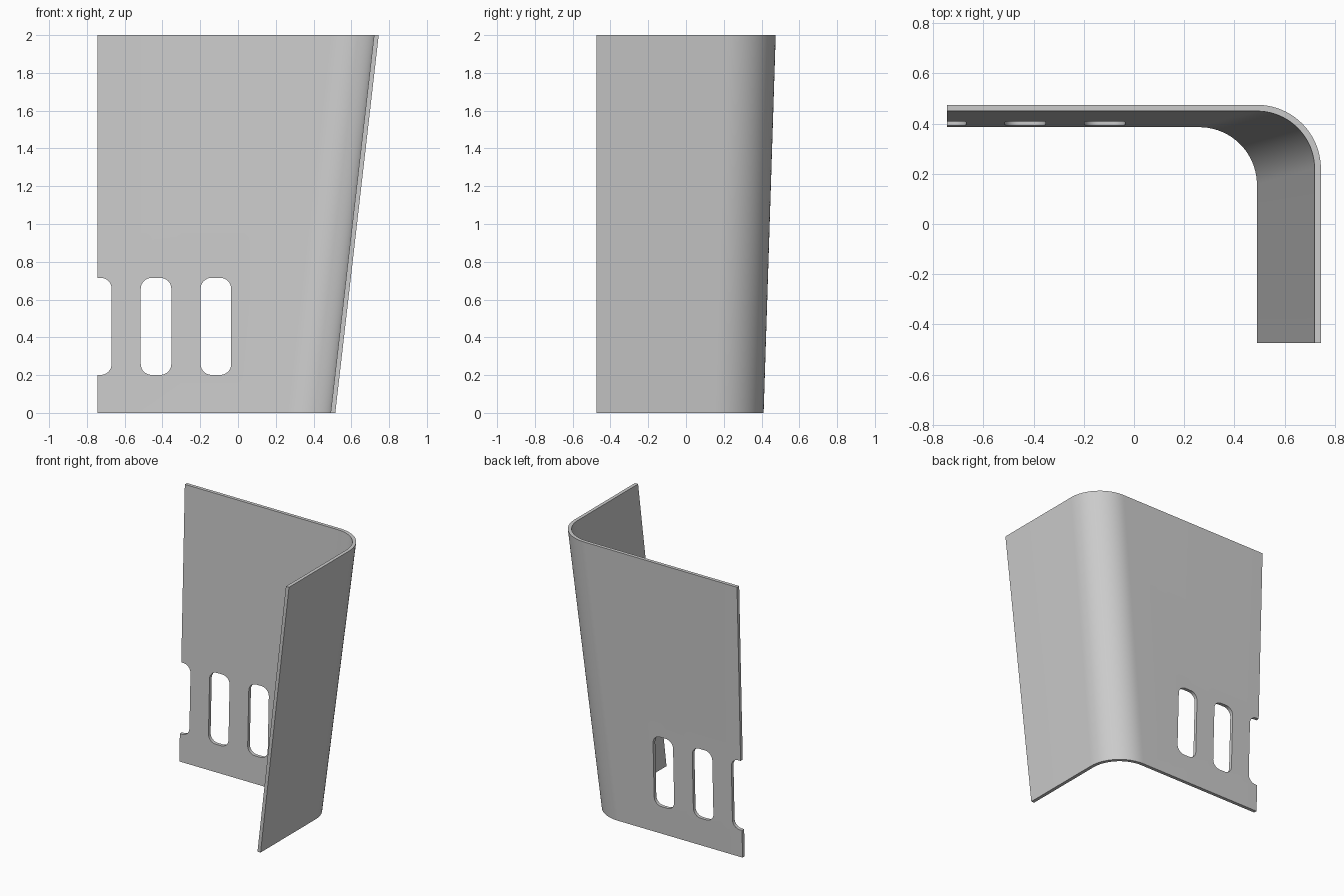
import bpy, bmesh
from math import sin, cos, pi, radians

cube = bpy.data.objects.get("Cube")
if cube:
    bpy.data.objects.remove(cube, do_unlink=True)

LEFT, FRONT, HEIGHT = -0.745, -0.475, 2.0
THICK, STEPS = 0.025, 20

grey = bpy.data.materials.new("light grey")
grey.use_nodes = True
colour = (0.6, 0.6, 0.6, 1)
grey.diffuse_color = colour
grey.node_tree.nodes["Principled BSDF"].inputs["Base Color"].default_value = colour


def make_object(name, bm):
    bmesh.ops.recalc_face_normals(bm, faces=bm.faces)
    mesh = bpy.data.meshes.new(name)
    bm.to_mesh(mesh)
    bm.free()
    mesh.materials.append(grey)
    obj = bpy.data.objects.new(name, mesh)
    bpy.context.collection.objects.link(obj)
    return obj


def bent_line(bm, x, y, z, radius):
    """Back edge, rounded corner and side edge at one height."""
    points = [(LEFT, y)]
    for i in range(STEPS + 1):
        a = pi / 2 * (1 - i / STEPS)
        points.append((x - radius + radius * cos(a), y - radius + radius * sin(a)))
    points.append((x, FRONT))
    return [bm.verts.new((px, py, z)) for px, py in points]


# Bent panel: outer and inner lines at the bottom and top, joined by strips
bm = bmesh.new()
lines = []
for x, y, z in ((0.515, 0.411, 0), (0.745, 0.475, HEIGHT)):
    pair = [bent_line(bm, x, y, z, 0.255),
            bent_line(bm, x - THICK, y - THICK, z, 0.23)]
    lines += pair if z == 0 else pair[::-1]
for a, b in zip(lines, lines[1:] + lines[:1]):
    for i in range(len(a) - 1):
        bm.faces.new((a[i], a[i + 1], b[i + 1], b[i]))
for end in (0, -1):
    bm.faces.new([line[end] for line in lines])
panel = make_object("bent_panel", bm)

# Rounded slots, the outermost one open at the panel edge
bm = bmesh.new()
half_w, half_h, r = 0.081, 0.257, 0.058
for centre in (-0.75, -0.434, -0.117):
    outline = []
    for quarter, (sx, sz) in enumerate(((1, 1), (-1, 1), (-1, -1), (1, -1))):
        for i in range(9):
            a = pi / 2 * (quarter + i / 8)
            outline.append(bm.verts.new((centre + sx * (half_w - r) + r * cos(a), 0.2,
                                         0.458 + sz * (half_h - r) + r * sin(a))))
    face = bm.faces.new(outline)
    solid = bmesh.ops.extrude_face_region(bm, geom=[face])
    bmesh.ops.translate(bm, vec=(0, 0.5, 0),
                        verts=[v for v in solid["geom"] if isinstance(v, bmesh.types.BMVert)])
cutter = make_object("slot_cutter", bm)
cutter.hide_render = True

cut = panel.modifiers.new("slots", "BOOLEAN")
cut.operation = "DIFFERENCE"
cut.solver = "EXACT"
cut.object = cutter

bpy.ops.object.select_all(action="DESELECT")
panel.select_set(True)
bpy.context.view_layer.objects.active = panel
bpy.ops.object.modifier_apply(modifier=cut.name)
bpy.data.objects.remove(cutter, do_unlink=True)
bpy.ops.object.shade_smooth_by_angle(angle=radians(30))
